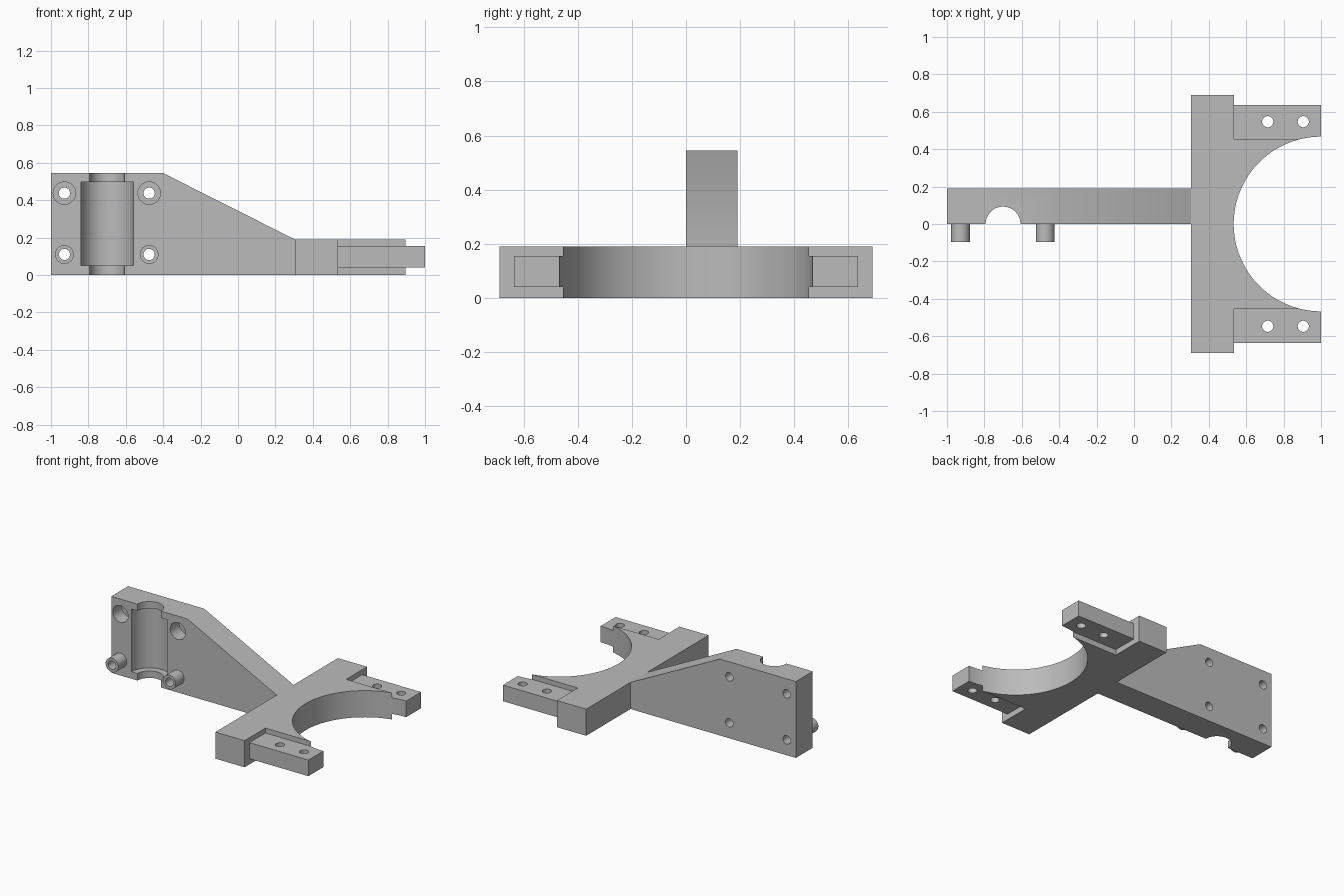
import bpy, bmesh, math
from mathutils import Matrix, Vector

if "Cube" in bpy.data.objects:
    bpy.data.objects.remove(bpy.data.objects["Cube"], do_unlink=True)

grey = bpy.data.materials.new("machined_grey")
grey.use_nodes = True
COLOUR = (0.5, 0.5, 0.5, 1)
grey.diffuse_color = COLOUR
grey.node_tree.nodes["Principled BSDF"].inputs["Base Color"].default_value = COLOUR

THICK = 0.19          # thickness of the plate and of the yoke
RING = 0.467          # radius of the round opening, centred on (1, 0)
STEP = 0.455          # half width of the full-height part behind the opening
HOLE = 0.03           # bolt hole radius


def add_object(name, bm):
    bmesh.ops.recalc_face_normals(bm, faces=bm.faces)
    mesh = bpy.data.meshes.new(name)
    bm.to_mesh(mesh)
    bm.free()
    mesh.materials.append(grey)
    obj = bpy.data.objects.new(name, mesh)
    bpy.context.collection.objects.link(obj)
    return obj


def prism(name, outline, start, depth):
    """Extrude a closed outline of 3D points along the depth vector."""
    bm = bmesh.new()
    face = bm.faces.new([bm.verts.new(p) for p in outline])
    new = bmesh.ops.extrude_face_region(bm, geom=[face])["geom"]
    verts = [g for g in new if isinstance(g, bmesh.types.BMVert)]
    bmesh.ops.translate(bm, verts=verts, vec=depth)
    bmesh.ops.translate(bm, verts=bm.verts, vec=start)
    return add_object(name, bm)


def cylinder(name, radius, low, high, sides=48):
    """Cylinder between two end points."""
    low, high = Vector(low), Vector(high)
    axis = high - low
    bm = bmesh.new()
    turn = axis.to_track_quat("Z", "Y").to_matrix().to_4x4()
    bmesh.ops.create_cone(bm, cap_ends=True, segments=sides, radius1=radius,
                          radius2=radius, depth=axis.length,
                          matrix=Matrix.Translation((low + high) / 2) @ turn)
    return add_object(name, bm)


def cut(target, cutter):
    mod = target.modifiers.new("cut", "BOOLEAN")
    mod.operation, mod.solver, mod.object = "DIFFERENCE", "EXACT", cutter
    bpy.context.view_layer.objects.active = target
    bpy.ops.object.modifier_apply(modifier=mod.name)
    bpy.data.objects.remove(cutter, do_unlink=True)


def arc(a0, a1, steps):
    """Points on the rim of the round opening."""
    return [(1 + RING * math.cos(a0 + (a1 - a0) * i / steps),
             RING * math.sin(a0 + (a1 - a0) * i / steps), 0)
            for i in range(steps + 1)]


parts = []

# Upright plate with a sloping shoulder
plate = prism("upright_plate",
              [(-1, 0, 0), (0.305, 0, 0), (0.305, 0, THICK), (-0.4, 0, 0.545), (-1, 0, 0.545)],
              (0, 0, 0), (0, THICK, 0))
parts.append(plate)

# Stepped half-round channel in the front of the plate
cut(plate, cylinder("channel_cutter", 0.093, (-0.7, 0, -0.1), (-0.7, 0, 0.7), 64))
cut(plate, cylinder("pocket_cutter", 0.14, (-0.7, 0, 0.05), (-0.7, 0, 0.497), 64))

# Bolt holes: counterbored on the upper row, tubular pegs on the lower row
for side, x in (("outer", -0.928), ("inner", -0.475)):
    for z in (0.11, 0.438):
        cut(plate, cylinder("bolt_cutter", HOLE, (x, -0.2, z), (x, 0.4, z), 32))
    cut(plate, cylinder("socket_cutter", 0.06, (x, -0.1, 0.438), (x, 0.1, 0.438)))
    peg = cylinder(side + "_locating_peg", 0.05, (x, -0.095, 0.11), (x, 0, 0.11))
    cut(peg, cylinder("peg_cutter", HOLE, (x, -0.2, 0.11), (x, 0.1, 0.11), 32))
    parts.append(peg)

# Yoke: cross bar with the round opening behind it
rim = math.pi - math.asin(STEP / RING)
yoke = [(0.305, -0.69, 0), (0.535, -0.69, 0), (0.535, -STEP, 0)]
yoke += arc(2 * math.pi - rim, rim, 64)
yoke += [(0.535, STEP, 0), (0.535, 0.69, 0), (0.305, 0.69, 0)]
parts.append(prism("yoke", yoke, (0, 0, 0), (0, 0, THICK)))

# Thinner clamp tabs with two bolt holes each
for side, s in (("left", 1), ("right", -1)):
    outline = [(0.535, STEP, 0)] + arc(rim, math.pi / 2, 8) + [(1, 0.635, 0), (0.535, 0.635, 0)]
    name = "back_clamp_tab" if s > 0 else "front_clamp_tab"
    tab = prism(name, [(x, s * y, z) for x, y, z in outline], (0, 0, 0.04), (0, 0, 0.115))
    for x in (0.715, 0.905):
        cut(tab, cylinder("tab_cutter", HOLE, (x, s * 0.547, -0.1), (x, s * 0.547, 0.3), 32))
    parts.append(tab)

# Smooth round walls, crisp edges
bpy.ops.object.select_all(action="DESELECT")
for obj in parts:
    obj.select_set(True)
bpy.context.view_layer.objects.active = parts[0]
bpy.ops.object.shade_smooth_by_angle(angle=math.radians(30))
